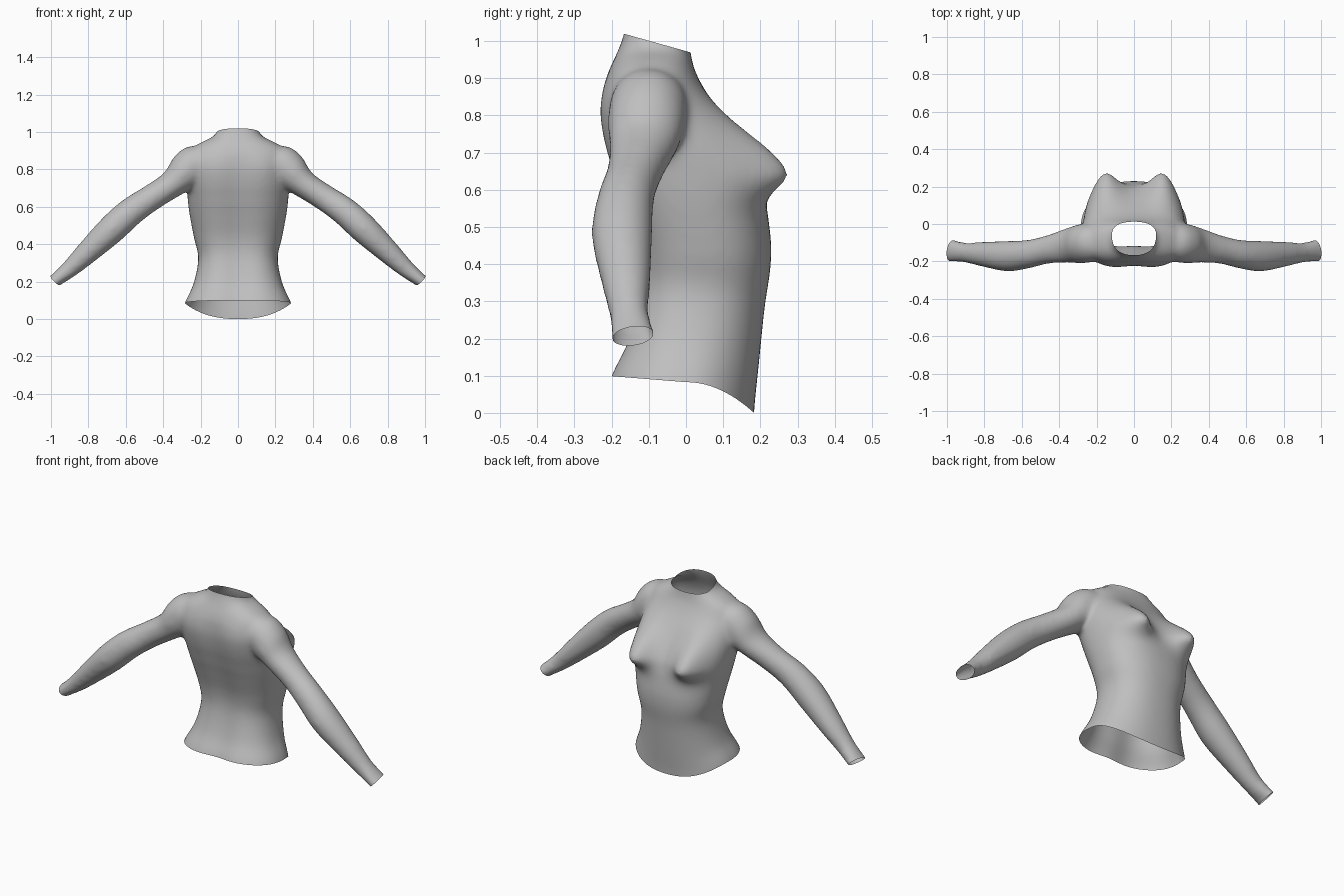
import bpy, bmesh
from math import cos, sin, pi, exp
from mathutils import Vector

cube = bpy.data.objects.get("Cube")
if cube:
    bpy.data.objects.remove(cube)

cloth = bpy.data.materials.new("grey_cloth")
cloth.use_nodes = True
GREY = (0.52, 0.52, 0.52, 1)
cloth.diffuse_color = GREY
cloth.node_tree.nodes["Principled BSDF"].inputs["Base Color"].default_value = GREY


def refine(rows, steps=4):
    """Smooth the sections with a Catmull-Rom spline."""
    out = []
    for i in range(len(rows) - 1):
        a, b, c, d = (rows[min(max(i + k, 0), len(rows) - 1)] for k in (-1, 0, 1, 2))
        for s in range(steps):
            t = s / steps
            out.append([q + t * (r - p + t * (2*p - 5*q + 4*r - w + t * (3*q - p - 3*r + w))) / 2
                        for p, q, r, w in zip(a, b, c, d)])
    return out + [list(rows[-1])]


def loft(bm, rings):
    """Skin a list of point rings into a closed solid."""
    loops = [[bm.verts.new(p) for p in ring] for ring in rings]
    for a, b in zip(loops, loops[1:]):
        for i in range(len(a)):
            j = (i + 1) % len(a)
            bm.faces.new((a[i], a[j], b[j], b[i]))
    bm.faces.new(loops[0][::-1])
    bm.faces.new(loops[-1])


def rounded(c, power):
    return abs(c) ** power * (1 if c > 0 else -1)


def bust(x, z):
    """Fullness of the chest: long slope above, short curve below."""
    spread = .135 if z > .645 else .062
    return .112 * exp(-((abs(x) - .16) / .082) ** 2 - ((z - .645) / spread) ** 2)


ANGLES = [2 * pi * i / 64 for i in range(64)]
bm = bmesh.new()

# Torso sections: height, half width, back y, chest y
torso = [(0, .31, -.24, .18), (.1, .285, -.215, .183), (.2, .238, -.17, .195),
         (.33, .212, -.14, .212), (.43, .235, -.145, .23), (.55, .258, -.18, .217),
         (.6, .265, -.197, .205), (.65, .27, -.212, .187), (.72, .276, -.232, .148),
         (.8, .275, -.244, .095), (.86, .265, -.235, .054), (.91, .245, -.214, .027),
         (.945, .19, -.196, .016), (.97, .138, -.184, .012), (.99, .118, -.176, .01),
         (1.02, .108, -.166, .01), (1.08, .1, -.16, .01)]
rings = []
for z, w, back, front in refine(torso):
    ring = []
    for a in ANGLES:
        x = w * rounded(cos(a), .85)
        y = (front + back) / 2 + (front - back) / 2 * rounded(sin(a), .85)
        if sin(a) < 0:  # spine groove, fading out at the nape
            y += .022 * exp(-(x / .09) ** 2) / (1 + exp((z - .87) / .025))
        else:
            y += bust(x, z) * min(1, 2.5 * sin(a))
        ring.append((x, y, z))
    rings.append(ring)
loft(bm, rings)

# Sleeve sections: centre x, centre z, half thickness, back y, chest y
sleeve = [(.13, .87, .07, -.17, -.04), (.21, .84, .1, -.2, .0), (.28, .787, .1, -.21, .0),
          (.35, .72, .075, -.207, -.02), (.46, .648, .071, -.212, -.06),
          (.565, .577, .076, -.237, -.085), (.675, .478, .078, -.254, -.09),
          (.805, .355, .063, -.229, -.095), (.9, .265, .048, -.207, -.1),
          (.975, .205, .037, -.202, -.082), (1.04, .15, .036, -.2, -.08)]
for side in (-1, 1):
    loft(bm, [[(side * (x + .62 * r * cos(a)), (b + f) / 2 + (f - b) / 2 * sin(a),
                z + .78 * r * cos(a)) for a in ANGLES]
              for x, z, r, b, f in refine(sleeve)])

bmesh.ops.recalc_face_normals(bm, faces=bm.faces)
mesh = bpy.data.meshes.new("garment")
bm.to_mesh(mesh)
bm.free()
shirt = bpy.data.objects.new("long_sleeved_top", mesh)
bpy.context.collection.objects.link(shirt)

# Fuse the solids into one skin and soften the joins
fuse = shirt.modifiers.new("fuse", 'REMESH')
fuse.mode = 'VOXEL'
fuse.voxel_size = .011
soften = shirt.modifiers.new("soften", 'SMOOTH')
soften.factor = .5
soften.iterations = 18
skin = bpy.data.meshes.new_from_object(
    shirt.evaluated_get(bpy.context.evaluated_depsgraph_get()))
shirt.modifiers.clear()
shirt.data = skin
bpy.data.meshes.remove(mesh)

# Cut the openings: hem, neck and both wrists
bm = bmesh.new()
bm.from_mesh(skin)
cuts = [((0, 0, .1), (0, 0, -1)), ((0, -.16, 1.015), (0, .28, 1))]
cuts += [((s * .978, -.14, .207), (s * .7, .18, -.7)) for s in (-1, 1)]
for point, normal in cuts:
    bmesh.ops.bisect_plane(bm, geom=bm.verts[:] + bm.edges[:] + bm.faces[:], dist=1e-5,
                           plane_co=Vector(point), plane_no=Vector(normal), clear_outer=True)

# Dip the hem toward the chest side
for v in bm.verts:
    if abs(v.co.x) < .35 and v.co.z < .45:
        y = v.co.y
        hem = .08 - .08 * (y / .18) ** 2 if y > 0 else .08 - .08 * y
        v.co.z -= (.1 - hem) * (.45 - v.co.z) / .35

# Settle the hem on the ground
low = min(v.co.z for v in bm.verts)
for v in bm.verts:
    v.co.z -= low
for f in bm.faces:
    f.smooth = True
    f.material_index = 0
bm.to_mesh(skin)
bm.free()
skin.materials.clear()
skin.materials.append(cloth)
